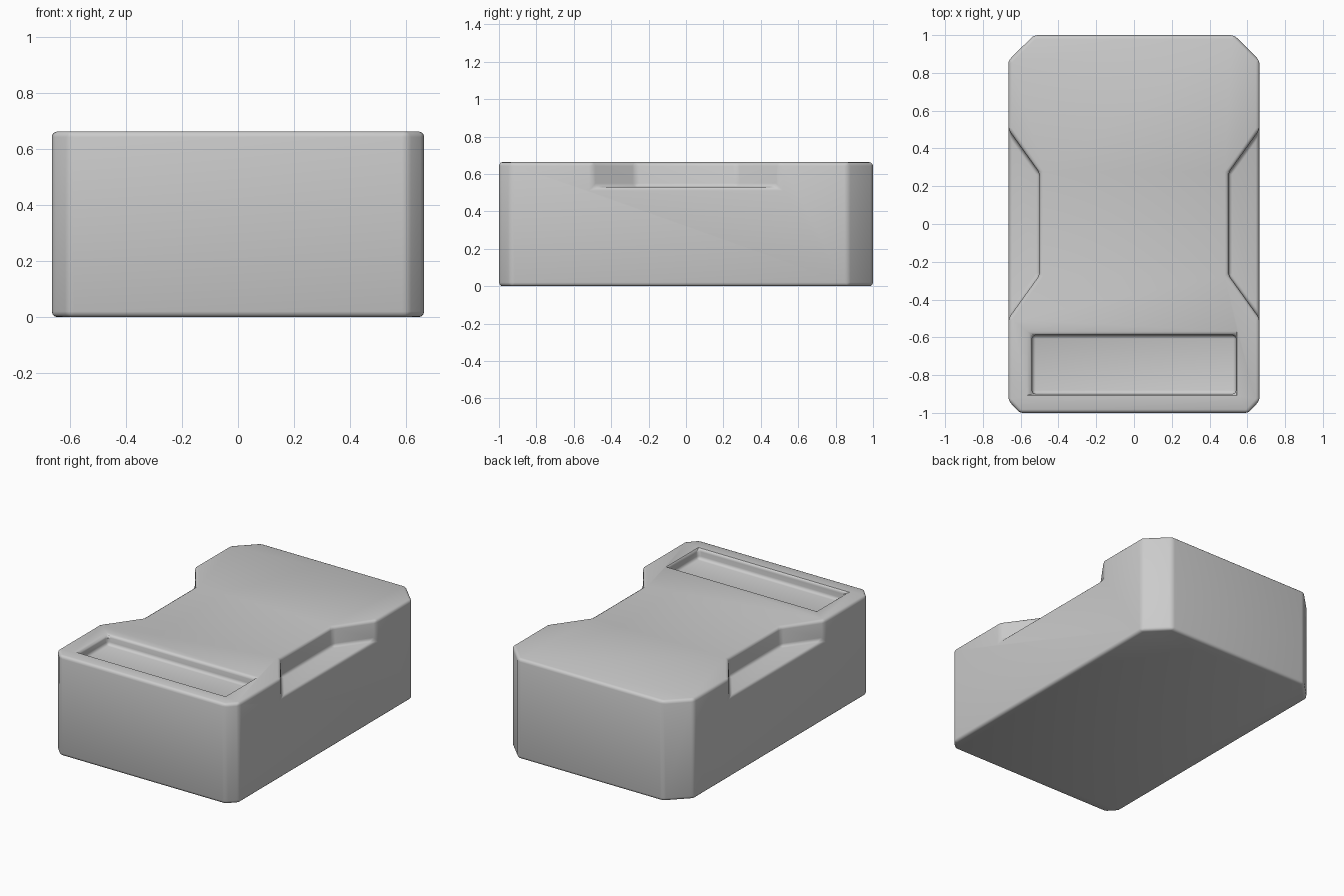
import bpy, bmesh

if "Cube" in bpy.data.objects:
    bpy.data.objects.remove(bpy.data.objects["Cube"])


def prism(name, outline, z0, z1):
    """Extrude a flat outline straight up from z0 to z1."""
    bm = bmesh.new()
    face = bm.faces.new([bm.verts.new((x, y, z0)) for x, y in outline])
    top = bmesh.ops.extrude_face_region(bm, geom=[face])["geom"]
    bmesh.ops.translate(bm, vec=(0, 0, z1 - z0),
                        verts=[g for g in top if isinstance(g, bmesh.types.BMVert)])
    bmesh.ops.recalc_face_normals(bm, faces=bm.faces[:])
    mesh = bpy.data.meshes.new(name)
    bm.to_mesh(mesh)
    bm.free()
    ob = bpy.data.objects.new(name, mesh)
    bpy.context.collection.objects.link(ob)
    return ob


# Main block with large rear and small front corner chamfers
half = [(0.605, -1), (0.665, -0.935), (0.665, 0.865), (0.53, 1)]
body = prism("body", half + [(-x, y) for x, y in reversed(half)], 0, 0.663)

# Cutters: a grip notch on each side and the front slot
notch = [(0.80, -0.688), (0.80, 0.688), (0.50, 0.27), (0.50, -0.27)]
cutters = [prism("notch_cutter", [(s * x, y) for x, y in notch], 0.53, 0.9)
           for s in (1, -1)]
cutters.append(prism("slot_cutter", [(-0.54, -0.9), (0.54, -0.9),
                                     (0.54, -0.588), (-0.54, -0.588)], 0.595, 0.9))
for cutter in cutters:
    cutter.hide_render = True
    mod = body.modifiers.new("cut", 'BOOLEAN')
    mod.object = cutter
    mod.operation = 'DIFFERENCE'
    mod.solver = 'EXACT'

# Softened edges
bevel = body.modifiers.new("soft_edges", 'BEVEL')
bevel.width = 0.02
bevel.segments = 3
bevel.limit_method = 'ANGLE'
bevel.angle_limit = 0.5

# Bake the cuts, then drop the cutters
bpy.context.view_layer.objects.active = body
body.select_set(True)
for mod in list(body.modifiers):
    bpy.ops.object.modifier_apply(modifier=mod.name)
for cutter in cutters:
    bpy.data.objects.remove(cutter)
bpy.ops.object.shade_smooth_by_angle(angle=0.6)
